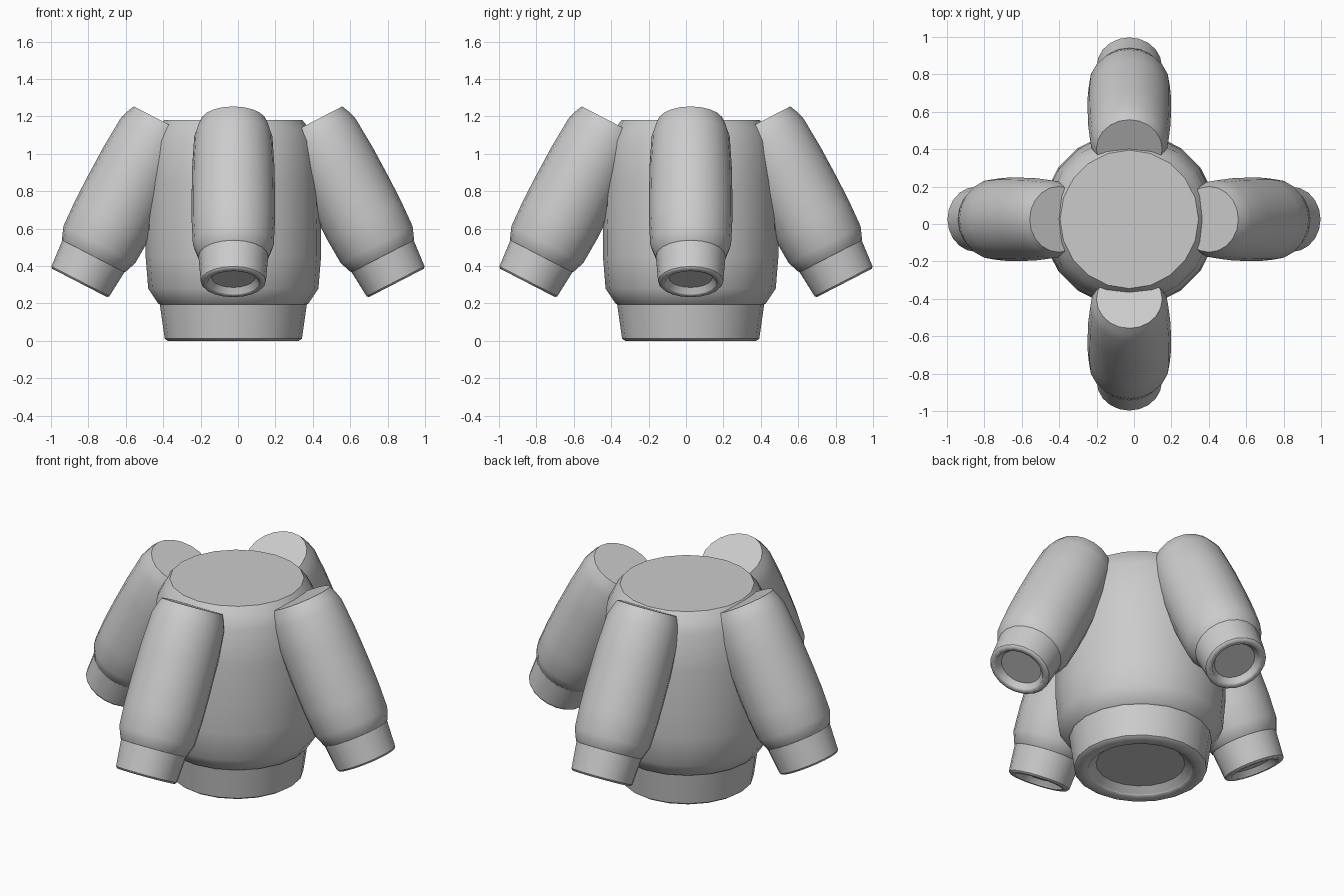
import bpy, bmesh, math
from mathutils import Matrix

if "Cube" in bpy.data.objects:
    bpy.data.objects.remove(bpy.data.objects["Cube"])

SIDES = 20
# barrel profile (radius, height): recessed nozzle, collar, bulged barrel, flat cap
PROFILE = [(0.245, 0.04), (0.285, 0.008), (0.29, 0.0), (0.35, 0.0), (0.367, 0.012),
           (0.393, 0.195), (0.402, 0.2), (0.455, 0.28), (0.469, 0.45), (0.47, 0.62),
           (0.463, 0.85), (0.44, 1.07), (0.405, 1.135), (0.37, 1.18)]


def barrel(name, radial, length, matrix):
    """Revolve the profile into a closed barrel and place it."""
    bm = bmesh.new()
    rings = []
    for r, z in PROFILE:
        ring = []
        for i in range(SIDES):
            a = 2 * math.pi * i / SIDES
            ring.append(bm.verts.new((r * radial * math.cos(a),
                                      r * radial * math.sin(a), z * length)))
        rings.append(ring)
    for a, b in zip(rings, rings[1:]):
        for i in range(SIDES):
            j = (i + 1) % SIDES
            bm.faces.new((a[i], a[j], b[j], b[i]))
    bm.faces.new(rings[0][::-1])
    bm.faces.new(rings[-1])
    bmesh.ops.recalc_face_normals(bm, faces=bm.faces)
    # crisp line where the barrel meets its collar, plus the cap rims
    sharp_rings = [set(rings[k]) for k in (0, 1, 4, 5, len(rings) - 1)]
    for f in bm.faces:
        f.smooth = True
    for e in bm.edges:
        if any(e.verts[0] in s and e.verts[1] in s for s in sharp_rings):
            e.smooth = False
    me = bpy.data.meshes.new(name)
    bm.to_mesh(me)
    bm.free()
    ob = bpy.data.objects.new(name, me)
    ob.matrix_world = matrix
    bpy.context.collection.objects.link(ob)
    return ob


CX, CY = -0.025, 0.025
REACH, FOOT_Z, TILT = 0.847, 0.31, math.radians(27.3)

# central barrel
barrel("central_barrel", 1.0, 1.0, Matrix.Translation((CX, CY, 0)))

# four leaning side barrels
for name, turn, x, y in (("right_barrel", 0, REACH, CY), ("back_barrel", 90, CX, REACH),
                         ("left_barrel", 180, -REACH, CY), ("front_barrel", 270, CX, -REACH)):
    m = (Matrix.Translation((x, y, FOOT_Z)) @ Matrix.Rotation(math.radians(turn), 4, 'Z')
         @ Matrix.Rotation(-TILT, 4, 'Y'))
    barrel(name, 0.475, 0.823, m)
